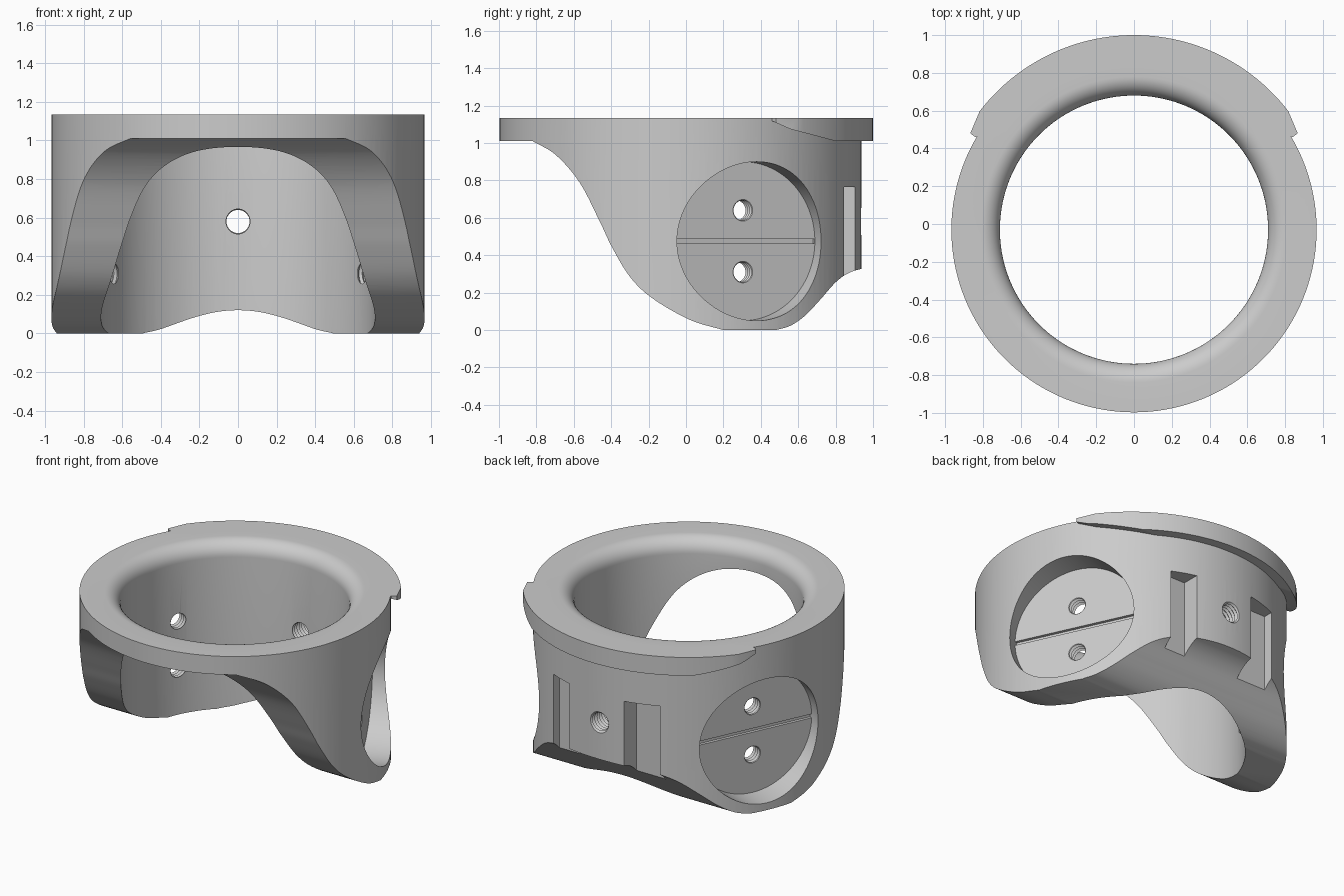
import bpy, bmesh
from math import sin, cos, pi, radians
from mathutils import Matrix, Vector

if "Cube" in bpy.data.objects:
    bpy.data.objects.remove(bpy.data.objects["Cube"])

CENTRE_Y, OUTER, INNER, TOP = -0.03, 0.967, 0.71, 1.135
RIM_Z = 1.01          # underside of the upper rim
PAD_TURN = 25         # degrees the side recesses are turned to the back
PAD_DIST, PAD_Z, PAD_R = 0.79, 0.475, 0.425

grey = bpy.data.materials.new("plain_grey")
grey.use_nodes = True
grey.diffuse_color = (0.6, 0.6, 0.6, 1)
grey.node_tree.nodes["Principled BSDF"].inputs["Base Color"].default_value = (0.6, 0.6, 0.6, 1)


def make(name, bm, matrix=None):
    bmesh.ops.remove_doubles(bm, verts=bm.verts, dist=1e-5)
    bmesh.ops.recalc_face_normals(bm, faces=bm.faces)
    if matrix:
        bm.transform(matrix)
    mesh = bpy.data.meshes.new(name)
    bm.to_mesh(mesh)
    bm.free()
    mesh.materials.append(grey)
    obj = bpy.data.objects.new(name, mesh)
    bpy.context.collection.objects.link(obj)
    return obj


def prism(name, points, shift):
    """Extrude a closed 3D outline along a vector."""
    bm = bmesh.new()
    face = bm.faces.new([bm.verts.new(p) for p in points])
    new = bmesh.ops.extrude_face_region(bm, geom=[face])["geom"]
    bmesh.ops.translate(bm, vec=shift, verts=[v for v in new if isinstance(v, bmesh.types.BMVert)])
    if not face.is_valid or len(bm.faces) < len(points) + 2:
        bm.faces.new([v for v in bm.verts][:len(points)])
    return make(name, bm)


def lathe(name, profile, steps, closed, matrix):
    """Spin (radius, height) points around z."""
    bm = bmesh.new()
    verts = [bm.verts.new((r, 0, h)) for r, h in profile]
    pairs = list(zip(verts, verts[1:])) + ([(verts[-1], verts[0])] if closed else [])
    edges = [bm.edges.new(p) for p in pairs]
    bmesh.ops.spin(bm, geom=verts + edges, axis=(0, 0, 1), cent=(0, 0, 0),
                   angle=2 * pi, steps=steps, use_duplicate=False)
    return make(name, bm, matrix)


def box(name, low, high, matrix=None):
    bm = bmesh.new()
    bmesh.ops.create_cube(bm, size=1)
    low, high = Vector(low), Vector(high)
    for v in bm.verts:
        v.co = Vector([(a + b) / 2 + c * (b - a) for a, b, c in zip(low, high, v.co)])
    return make(name, bm, matrix)


def combine(target, tool, operation):
    mod = target.modifiers.new("combine", "BOOLEAN")
    mod.object, mod.operation, mod.solver = tool, operation, "EXACT"
    bpy.context.view_layer.objects.active = target
    bpy.ops.object.modifier_apply(modifier=mod.name)
    bpy.data.objects.remove(tool)


def smooth_path(pts, n=8):
    """Catmull-Rom curve through the points."""
    p = [Vector(q) for q in pts]
    p = [2 * p[0] - p[1]] + p + [2 * p[-1] - p[-2]]
    out = []
    for a, b, c, d in zip(p, p[1:], p[2:], p[3:]):
        for i in range(n):
            t = i / n
            out.append(0.5 * (2 * b + (c - a) * t + (2 * a - 5 * b + 4 * c - d) * t ** 2
                              + (3 * b - a - 3 * c + d) * t ** 3))
    return out + [p[-2]]


def threaded_hole(r, length, matrix):
    """Cutter with a ridged wall, along local z."""
    count = int(length / 0.025)
    rows = [(r + (0.012 if i % 2 else 0), i * 0.0125) for i in range(2 * count + 1)]
    profile = [(0, 0)] + rows + [(0, rows[-1][1])]
    return lathe("hole_cutter", profile, 32, False, matrix)


centre = Matrix.Translation((0, CENTRE_Y, 0))

# Ring with a rounded inner top edge
fillet = 0.1
ring = [(INNER, -0.05), (OUTER, -0.05), (OUTER, TOP)]
ring += [(INNER + fillet - fillet * sin(a), TOP - fillet + fillet * cos(a))
         for a in [i * pi / 20 for i in range(11)]]
body = lathe("collar_body", ring, 144, True, centre)

# Side outline that sweeps away the front and the lower back
front_curve = smooth_path([(-0.82, RIM_Z), (-0.695, 0.935), (-0.567, 0.786), (-0.46, 0.578),
                           (-0.396, 0.444), (-0.3, 0.285), (-0.18, 0.17), (0.02, 0.055), (0.2, 0)])
back_curve = smooth_path([(0.48, 0), (0.56, 0.024), (0.64, 0.08), (0.72, 0.165),
                          (0.8, 0.255), (0.87, 0.305), (0.95, 0.33), (1.1, 0.36)])
outline = [(-1.1, RIM_Z)] + [tuple(p) for p in front_curve + back_curve] + [(1.1, 1.3), (-1.1, 1.3)]
combine(body, prism("side_outline", [(-1.1, y, z) for y, z in outline], (2.2, 0, 0)), "INTERSECT")

# Back lip with tapered ends and ramped underside
arc = [radians(37.5 + i * 105 / 48) for i in range(49)]
lip_plan = [(0.84, 0.46), (0.867, 0.48)]
lip_plan += [(1.03 * cos(a), CENTRE_Y + 1.03 * sin(a)) for a in arc]
lip_plan += [(-0.867, 0.48), (-0.84, 0.46)]
lip_plan += [(0.88 * cos(a), CENTRE_Y + 0.88 * sin(a)) for a in reversed(arc)]
lip = prism("back_lip", [(x, y, RIM_Z) for x, y in lip_plan], (0, 0, TOP - RIM_Z))
ramp = [(0.4, 1.3), (0.4, 1.13), (0.455, 1.12), (0.556, 1.075), (0.8, RIM_Z),
        (0.85, 0.99), (1.2, 0.99), (1.2, 1.3)]
combine(lip, prism("lip_ramp", [(-1.1, y, z) for y, z in ramp], (2.2, 0, 0)), "INTERSECT")
combine(body, lip, "UNION")

# Round side recesses, each with a groove and two threaded holes
for angle in (PAD_TURN, 180 - PAD_TURN):
    turn = centre @ Matrix.Rotation(radians(angle), 4, "Z")
    outward = turn @ Matrix.Rotation(pi / 2, 4, "Y")
    pad = lathe("recess_cutter", [(0, 0), (PAD_R, 0), (PAD_R, 0.4), (0, 0.4)], 96, False,
                turn @ Matrix.Translation((PAD_DIST, 0, PAD_Z)) @ Matrix.Rotation(pi / 2, 4, "Y"))
    combine(body, pad, "DIFFERENCE")
    combine(body, box("groove_cutter", (PAD_DIST - 0.02, -0.424, PAD_Z - 0.013),
                      (PAD_DIST + 0.01, 0.424, PAD_Z + 0.013), turn), "DIFFERENCE")
    for z in (0.31, 0.64):
        spot = turn @ Matrix.Translation((0.61, 0, z)) @ Matrix.Rotation(pi / 2, 4, "Y")
        combine(body, threaded_hole(0.053, 0.23, spot), "DIFFERENCE")

# Back threaded hole and the two vertical slots
spot = Matrix.Translation((0, 0.6, 0.58)) @ Matrix.Rotation(-pi / 2, 4, "X")
combine(body, threaded_hole(0.06, 0.45, spot), "DIFFERENCE")
for low_x, high_x in ((0.25, 0.41), (-0.4, -0.176)):
    combine(body, box("slot_cutter", (low_x, 0.785, -0.1), (high_x, 1.1, 0.765)), "DIFFERENCE")

bpy.ops.object.select_all(action="DESELECT")
body.select_set(True)
bpy.context.view_layer.objects.active = body
bpy.ops.object.shade_smooth_by_angle(angle=radians(30))
